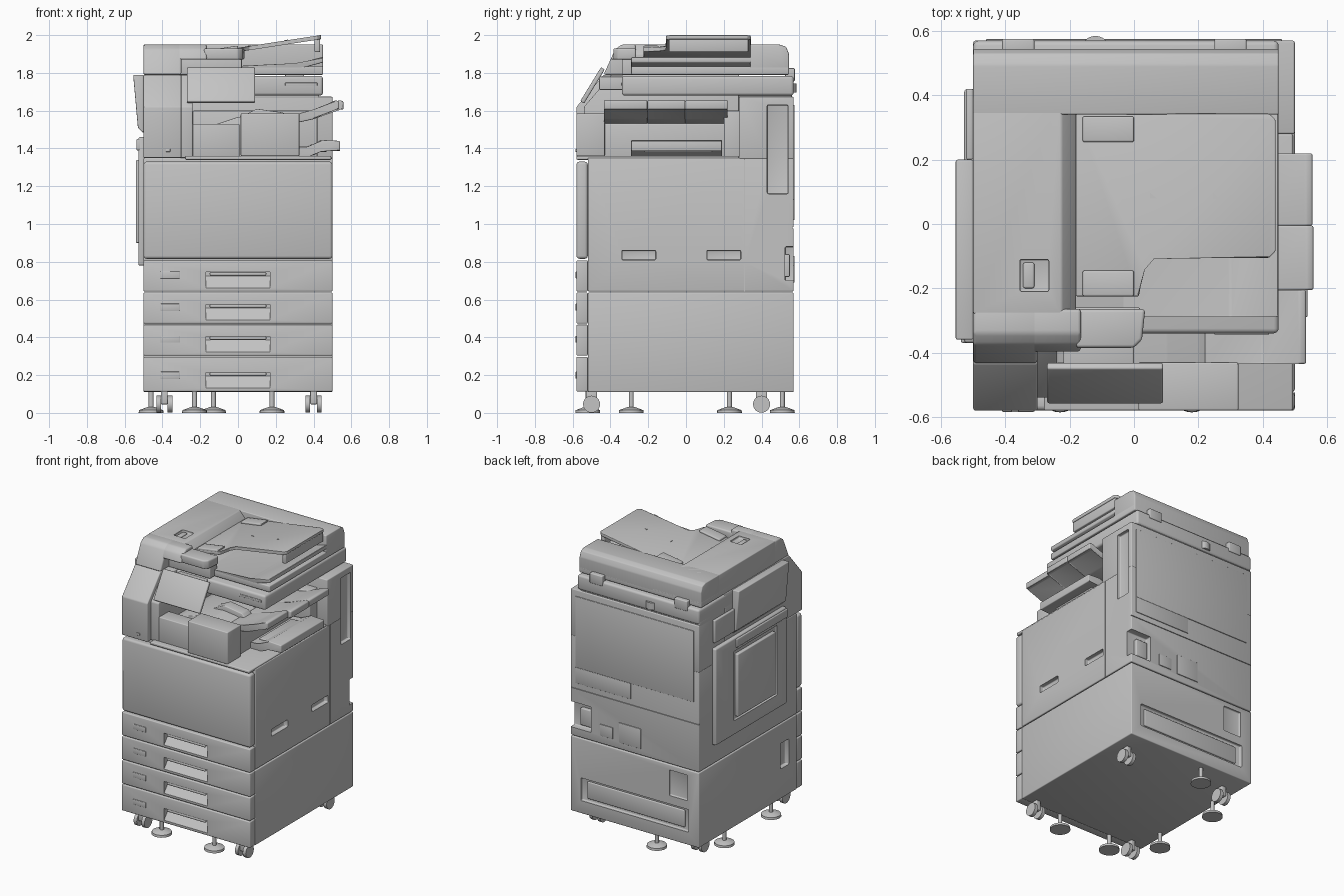
import bpy, bmesh, math
from mathutils import Matrix, Vector

cube = bpy.data.objects.get("Cube")
if cube:
    bpy.data.objects.remove(cube, do_unlink=True)

# Shared limits of the machine
RIGHT, LEFT, FRONT, BACK = -.5, .5, -.58, .57
SHELL_FRONT, COLUMN_FRONT = -.52, .28
BASE, SPLIT, DECK, BED, LID, TOP = .11, .64, 1.35, 1.68, 1.79, 1.95
BED_LEFT, CHEEK = .45, -.24
GAP, SOFT, ROUND = .006, .006, .015

GREY = (.55, .55, .55, 1)
grey = bpy.data.materials.new("light grey plastic")
grey.use_nodes = True
grey.diffuse_color = GREY
shader = next(node for node in grey.node_tree.nodes if node.type == 'BSDF_PRINCIPLED')
shader.inputs["Base Color"].default_value = GREY
parts = []


def finish(name, bm):
    bmesh.ops.recalc_face_normals(bm, faces=bm.faces)
    mesh = bpy.data.meshes.new(name)
    bm.to_mesh(mesh)
    bm.free()
    mesh.materials.append(grey)
    part = bpy.data.objects.new(name, mesh)
    bpy.context.collection.objects.link(part)
    parts.append(part)
    return part


def prism(name, axis, profile, start, end, bevel=SOFT):
    """Extrude a profile along an axis and round its edges."""
    place = {'x': lambda a, b, t: (t, a, b),
             'y': lambda a, b, t: (a, t, b),
             'z': lambda a, b, t: (a, b, t)}[axis]
    bm = bmesh.new()
    near = [bm.verts.new(place(a, b, start)) for a, b in profile]
    far = [bm.verts.new(place(a, b, end)) for a, b in profile]
    bm.faces.new(near)
    bm.faces.new(far)
    for i in range(len(profile)):
        bm.faces.new((near[i - 1], near[i], far[i], far[i - 1]))
    if bevel:
        bmesh.ops.bevel(bm, geom=list(bm.edges), offset=bevel, segments=3, profile=.5,
                        affect='EDGES', clamp_overlap=True)
    return finish(name, bm)


def box(name, x, y, z, bevel=SOFT):
    corners = [(x[0], y[0]), (x[1], y[0]), (x[1], y[1]), (x[0], y[1])]
    return prism(name, 'z', corners, *z, bevel)


def around(middle, half):
    return middle - half, middle + half


def sheet(name, path, thickness, start, end):
    """Thick sheet that follows a path seen from the front."""
    under = [(x, z - thickness) for x, z in reversed(path)]
    return prism(name, 'y', path + under, start, end)


def rod(name, centre, bottom, top, depth, turn=Matrix()):
    bm = bmesh.new()
    bmesh.ops.create_cone(bm, cap_ends=True, segments=24, radius1=bottom, radius2=top, depth=depth)
    bm.transform(Matrix.Translation(Vector(centre)) @ turn)
    return finish(name, bm)


def cut(part, cutter):
    modifier = part.modifiers.new("recess", 'BOOLEAN')
    modifier.operation, modifier.solver, modifier.object = 'DIFFERENCE', 'EXACT', cutter
    bpy.context.view_layer.objects.active = part
    bpy.ops.object.modifier_apply(modifier=modifier.name)
    parts.remove(cutter)
    bpy.data.objects.remove(cutter, do_unlink=True)


def recess(part, x, y, z):
    cut(part, box("cutter", x, y, z))


def tilt(part):
    """Lean a flat part to the slope of the document tray."""
    for vertex in part.data.vertices:
        vertex.co.z += 1.905 + (vertex.co.x + .18) / 6.5 - .022


# Lower cabinet with back recesses and a side grip
cabinet = box("lower_cabinet", (RIGHT, LEFT), (SHELL_FRONT, BACK), (BASE, SPLIT - GAP / 2))
recess(cabinet, around(0, .42), (BACK - .02, 1), (.2, .36))
recess(cabinet, (-.41, -.27), (BACK - .015, 1), (.42, .6))
recess(cabinet, (-1, RIGHT + .03), (-.43, -.34), (.32, .5))
box("cabinet_back_plate", around(0, .38), (BACK - .03, BACK - .01), (.22, .34))

# Main body with side grips, seams, tall recess and rear corner notch
body = box("main_body", (RIGHT, LEFT), (SHELL_FRONT, BACK), (SPLIT + GAP / 2, DECK))
for y in (-.25, .2):
    recess(body, (LEFT - .03, 1), around(y, .09), (.81, .86))
recess(body, (.34, 1), (BACK - .045, 1), (.7, .88))
for part, bottom, top in ((body, 1.16, DECK + 1),):
    recess(part, (LEFT - .025, 1), (.43, .54), (bottom, top))
cut(body, box("cutter", (LEFT - GAP, 1), around(.31, GAP / 2), (BASE, TOP), 0))
cut(body, box("cutter", (-1, 1), (BACK - GAP, 1), around(.98, GAP / 2), 0))

# Drawers with sloped scoops, then the front door
levels = [BASE, .3, .47, SPLIT, .81]
for bottom, top in zip(levels, levels[1:]):
    drawer = box("drawer", (RIGHT, LEFT), (FRONT, SHELL_FRONT), (bottom + GAP / 2, top - GAP / 2))
    sill = bottom + .022
    roof = sill + .083
    scoop = [(FRONT - 1, sill), (FRONT - 1, roof), (FRONT + .05, roof),
             (FRONT + .05, roof - .02), (FRONT, sill)]
    cut(drawer, prism("cutter", 'x', scoop, *around(0, .17), 0))
    box("drawer_grip", around(0, .15), (FRONT, FRONT + .02), (roof - .018, roof))
    box("paper_label", around(-.36, .05), (FRONT - .004, FRONT + .01), around(roof - .015, .018), .002)
box("front_door", (RIGHT, LEFT), (FRONT, SHELL_FRONT), (levels[-1] + GAP, DECK - .02), ROUND)
box("deck", (-.28, LEFT - SOFT), (FRONT, COLUMN_FRONT), around(DECK, .01))

# Rear column, carrying the tall recess upwards
column = box("rear_column", (RIGHT, LEFT), (COLUMN_FRONT, BACK), (DECK - SOFT, BED - SOFT))
recess(column, (LEFT - .025, 1), (.43, .54), (DECK - 1, 1.63))

# Right pillar: sloped outer shell and set-back inner cheek
for name, front, ends in (("right_pillar", FRONT, (RIGHT, -.3)),
                          ("pillar_cheek", FRONT + .04, (-.33, CHEEK))):
    side = [(front, DECK), (front, 1.62), (front + .145, LID),
            (COLUMN_FRONT, LID), (COLUMN_FRONT, DECK)]
    prism(name, 'x', side, *ends)
box("power_button", around(-.37, .012), around(FRONT, .005), around(1.39, .008), .002)

# Scanner bed
box("scanner_bed", (RIGHT, BED_LEFT), (-.34, BACK), (BED, LID - GAP), ROUND)
box("scanner_neck", (RIGHT, BED_LEFT - .02), (COLUMN_FRONT, BACK - .01), around(BED, .02))
box("scanner_button_strip", (.25, .42), around(-.34, .004), around(1.74, .008), .002)

# Lid with a rounded rear hump and a paper exit surface
box("lid_base", (RIGHT, BED_LEFT), (-.29, BACK - .025), (LID, LID + .045))
rear = BACK - .025
hump = [(.34, LID), (.34, TOP), (rear - .05, TOP), (rear - .015, TOP - .012),
        (rear, TOP - .05), (rear, LID + .02), (rear - .02, LID)]
prism("lid_rear_hump", 'x', hump, RIGHT, BED_LEFT)
sheet("lid_exit_tray", [(-.2, LID + .04), (.3, LID + .055), (BED_LEFT, LID + .095)], .03, FRONT / 2, .35)
for x in (-.36, .3):
    box("lid_hinge", around(x, .05), (rear - .02, BACK + .006), around(LID, .035))
rod("rear_cap", (-.12, BACK - .03, 1.72), .045, .045, .05)

# Document feeder housing with a latch recess
feeder = prism("document_feeder", 'y', [(RIGHT, LID), (RIGHT, TOP), (-.225, TOP), (-.18, TOP - .05), (-.18, LID)],
               -.28, .4)
recess(feeder, around(-.31, .045), around(-.16, .05), (TOP - .015, TOP + 1))
box("feeder_latch", (-.345, -.31), around(-.16, .04), (TOP - .02, TOP - SOFT))

# Curved feeder front, arching over the panel opening
for name, drop, ends in (("feeder_front", TOP - LID, (RIGHT, -.3)), ("feeder_arch", .08, (-.32, -.165))):
    low = TOP - drop
    front = -.375 - (drop - .025) / 2.2
    prism(name, 'x', [(front, low), (-.375, TOP - .025), (-.34, TOP), (-.265, TOP), (-.265, low)],
          *ends, .01)
lip = [(-.18, -.385), (0, -.385), (.025, -.36), (.035, -.265), (-.18, -.265)]
prism("feeder_front_lip", 'z', lip, TOP - .08, TOP - .02, .01)
box("feeder_underside", (-.32, .02), (-.34, -.26), (LID, TOP - .07))

# Sloped document tray with a notched outline, guides and size marks
outline = [(-.18, -.225), (.015, -.225), (.03, -.14), (.06, -.105), (.42, -.105),
           (.44, -.085), (.44, .325), (.42, .343), (-.18, .343)]
tilt(prism("document_tray", 'z', outline, 0, .022, .004))
box("tray_end_wall", (.405, .435), (-.09, .33), (TOP - .04, TOP + .03))
for y in (-.185, .295):
    tilt(box("paper_guide", (-.16, 0), around(y, .04), (.015, .034)))
box("guide_wall", (-.15, -.03), (.343, .375), (TOP - .08, TOP - .015))
for x in (.06, .255):
    tilt(prism("size_mark", 'z', [(x - .01, .08), (x + .01, .08), (x - .01, .098)], .02, .025, 0))

# Tilted control panel and its arm
foot, head, depth = Vector((-.56, 1.65)), Vector((-.45, 1.83)), Vector((.02, -.012))
prism("control_panel", 'x', [foot, foot + depth, head + depth, head], -.27, .09)
box("panel_arm", (-.22, 0), (-.46, -.3), (1.71, LID - .01))

# Inner finisher: front covers and arched paper bed
box("finisher_right_cover", (CHEEK, .008), (FRONT + .04, -.43), (DECK, 1.53))
box("finisher_left_cover", (.014, .325), (FRONT, -.43), (DECK + .01, 1.585))
bed = [(x, 1.575 - (x - .09) ** 2) for x in (CHEEK, -.15, 0, .1, .2, .3)]
prism("finisher_bed", 'y', bed + [(.3, DECK), (CHEEK, DECK)], -.44, .22)
box("finisher_rear_block", (CHEEK, .42), (.2, .3), (DECK, 1.6))
for y in (-.26, -.08, .1):
    sheet("bed_rib", [(.02, 1.57), (.1, 1.61), (.24, 1.59), (.3, 1.53)], .03, *around(y, .04))

# Upper and lower output trays
edges = [-.435, -.205, -.005, .22]
for start, end, tip in zip(edges, edges[1:], (.535, .558, .555)):
    sheet("upper_output_tray", [(.22, 1.56), (.4, 1.6), (tip - .02, 1.655), (tip, 1.65)], .045, start, end)
sheet("lower_output_tray", [(.2, 1.4), (.36, 1.4), (.44, 1.445), (.54, 1.44)], .055, -.29, .19)
box("lower_tray_stop", (.32, .47), around(-.04, .18), (1.38, 1.41))

# Right side door, rail and upper cover
door = box("side_door", (RIGHT - .028, RIGHT + .01), (-.37, .42), (.78, 1.46), .01)
recess(door, (-1, RIGHT - ROUND), around(-.02, .24), (.88, 1.37))
box("side_door_panel", (RIGHT - .04, RIGHT), around(-.02, .21), (.9, 1.34))
box("side_door_rail", (RIGHT - .038, RIGHT), (-.37, .2), (1.39, 1.45))
cover = [(RIGHT, 1.48), (RIGHT - .03, 1.51), (RIGHT - .055, LID), (RIGHT, LID)]
prism("side_upper_cover", 'y', cover, -.36, .2)
box("side_upper_strip", (RIGHT - .022, RIGHT), (.2, .42), (1.5, 1.66))

# Stepped back panel, sockets and covers
outer = (BACK - .01, BACK + .005)
box("back_panel_upper", around(0, .46), outer, (1.13, 1.63), .002)
box("back_panel_lower", (.03, .46), outer, (1.02, 1.13), .002)
box("socket_plate", (.17, .27), outer, (.7, .78), .002)
box("socket_cover", (-.05, .12), outer, (.69, .83), .002)
box("power_inlet", (.35, .44), (BACK - .05, BACK - .02), (.72, .84))

# Stabiliser feet
for x, y in ((-.13, .51), (-.46, .23), (-.46, -.29), (-.23, -.52), (.18, -.52)):
    rod("foot_disc", (x, y, .008), .066, .064, .016)
    rod("foot_dome", (x, y, .023), .06, .022, .014)
    rod("foot_stem", (x, y, .07), .013, .013, .1)

# Twin-wheel casters
sideways = Matrix.Rotation(math.pi / 2, 4, 'Y')
for x in (-.39, .4):
    for y in (-.5, .4):
        box("caster_fork", around(x, .018), around(y, .03), (.045, BASE + SOFT))
        for wheel in around(x, .03):
            rod("caster_wheel", (wheel, y, .046), .045, .045, .024, sideways)

# Smooth rounded edges, keep corners sharp
bpy.ops.object.select_all(action='DESELECT')
for part in parts:
    part.select_set(True)
bpy.context.view_layer.objects.active = body
bpy.ops.object.shade_smooth_by_angle(angle=math.radians(32))
